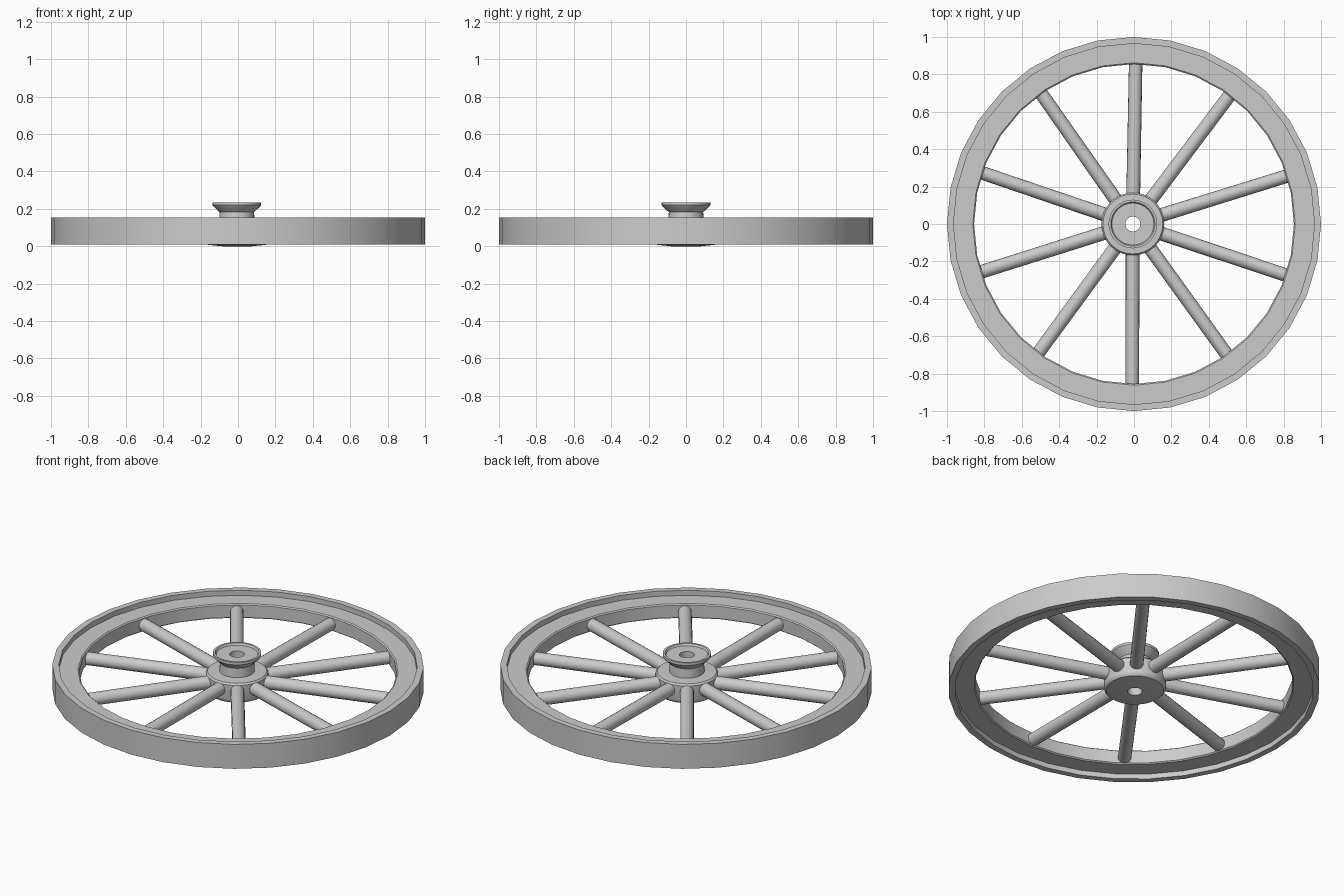
import bpy, bmesh, math
from mathutils import Vector

cube = bpy.data.objects.get("Cube")
if cube:
    bpy.data.objects.remove(cube, do_unlink=True)

grey = bpy.data.materials.new("plain_grey")
grey.use_nodes = True
colour = (0.6, 0.6, 0.6, 1)
grey.diffuse_color = colour
grey.node_tree.nodes["Principled BSDF"].inputs["Base Color"].default_value = colour

HUB_X = -0.006
SPOKES = 10
SPOKE_Z = 0.08


def finish(name, bm):
    """Turn a bmesh into a smooth-shaded object with sharp corners."""
    bmesh.ops.recalc_face_normals(bm, faces=bm.faces)
    mesh = bpy.data.meshes.new(name)
    bm.to_mesh(mesh)
    bm.free()
    mesh.materials.append(grey)
    obj = bpy.data.objects.new(name, mesh)
    bpy.context.collection.objects.link(obj)
    bpy.ops.object.select_all(action="DESELECT")
    obj.select_set(True)
    bpy.context.view_layer.objects.active = obj
    bpy.ops.object.shade_smooth_by_angle(angle=math.radians(35))
    return obj


def lathe(name, profile, sides):
    """Spin a closed (radius, height) profile around the z axis."""
    bm = bmesh.new()
    rings = []
    for i in range(sides):
        a = math.tau * i / sides
        rings.append([bm.verts.new((r * math.cos(a), r * math.sin(a), z)) for r, z in profile])
    n = len(profile)
    for i in range(sides):
        here, there = rings[i], rings[(i + 1) % sides]
        for j in range(n):
            k = (j + 1) % n
            bm.faces.new((here[j], there[j], there[k], here[k]))
    return finish(name, bm)


# Outer tyre, standing proud of the wooden rim on both sides
lathe("tyre", [(0.965, 0.01), (1, 0.01), (1, 0.155), (0.965, 0.155)], 32)

# Inner rim with slightly eased inner edges
lathe("rim", [(0.97, 0.04), (0.862, 0.04), (0.855, 0.046),
              (0.855, 0.119), (0.862, 0.125), (0.97, 0.125)], 32)

# Hub: drum, neck and dished flange around an open axle bore
hub = lathe("hub", [(0.04, 0), (0.08, 0), (0.155, 0.008), (0.165, 0.018),
                    (0.168, 0.03), (0.168, 0.115), (0.16, 0.125), (0.095, 0.128),
                    (0.092, 0.182), (0.125, 0.213), (0.13, 0.22), (0.13, 0.235),
                    (0.118, 0.235), (0.112, 0.224), (0.04, 0.224)], 32)
hub.location.x = HUB_X

# Round spokes running from the hub to the rim
for i in range(SPOKES):
    a = math.tau * (i + 0.5) / SPOKES - math.radians(0.6)
    direction = Vector((math.cos(a), math.sin(a), 0))
    start = direction * 0.13 + Vector((HUB_X, 0, SPOKE_Z))
    end = direction * 0.865 + Vector((0, 0, SPOKE_Z))
    bm = bmesh.new()
    bmesh.ops.create_cone(bm, cap_ends=True, segments=16, radius1=0.037,
                          radius2=0.036, depth=(end - start).length)
    spoke = finish(f"spoke_{i + 1}", bm)
    spoke.location = (start + end) / 2
    spoke.rotation_euler = (end - start).to_track_quat("Z", "Y").to_euler()
